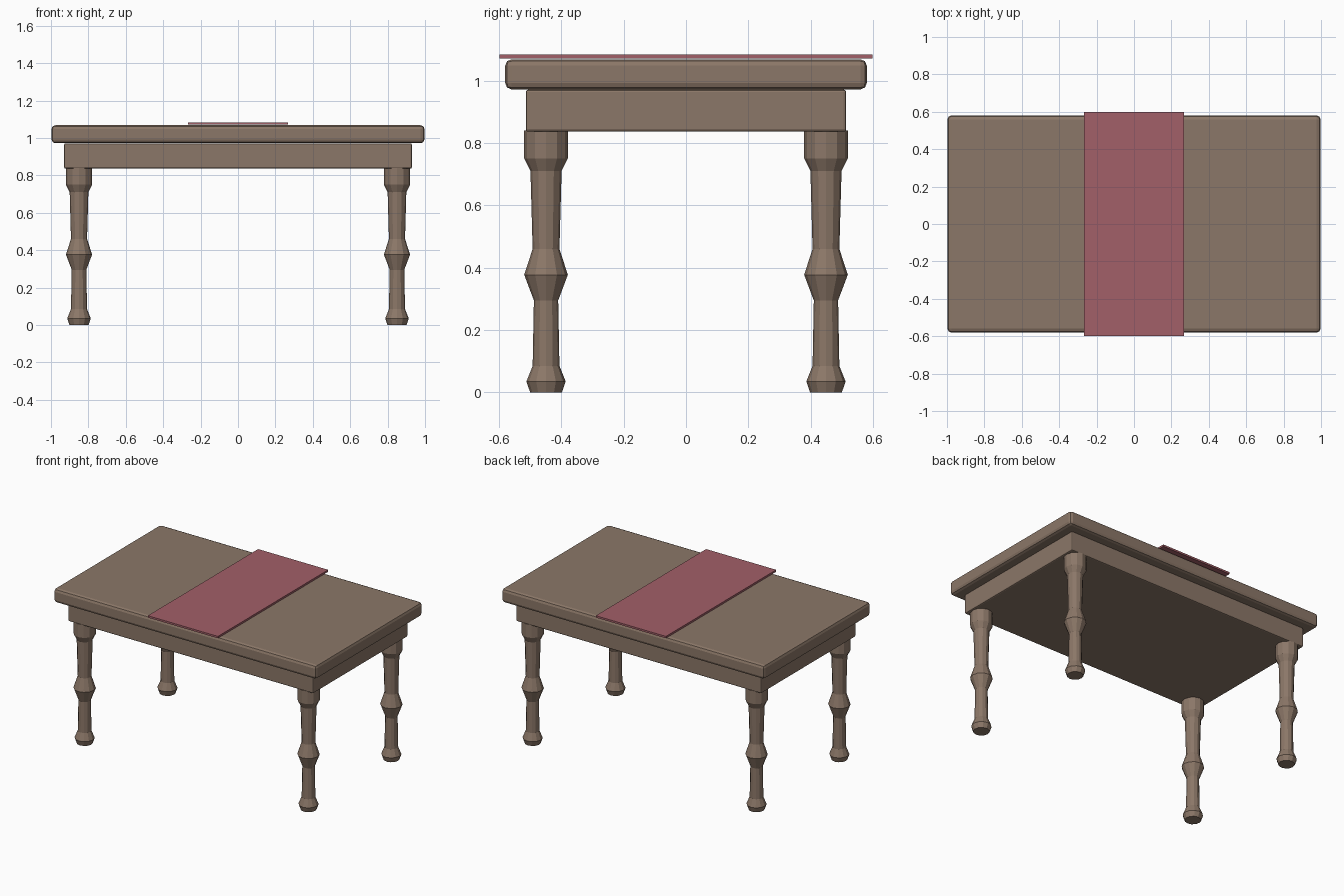
import bpy, bmesh
from math import cos, sin, pi

if "Cube" in bpy.data.objects:
    bpy.data.objects.remove(bpy.data.objects["Cube"], do_unlink=True)


def make_material(name, rgb):
    mat = bpy.data.materials.new(name)
    mat.use_nodes = True
    mat.diffuse_color = (*rgb, 1)
    mat.node_tree.nodes["Principled BSDF"].inputs["Base Color"].default_value = (*rgb, 1)
    return mat


wood = make_material("brown wood", (0.26, 0.185, 0.138))
cloth = make_material("dusty red cloth", (0.36, 0.116, 0.138))


def add_object(name, bm, mat):
    bmesh.ops.recalc_face_normals(bm, faces=bm.faces)
    mesh = bpy.data.meshes.new(name)
    bm.to_mesh(mesh)
    bm.free()
    mesh.materials.append(mat)
    obj = bpy.data.objects.new(name, mesh)
    bpy.context.collection.objects.link(obj)
    return obj


def box(name, half_x, half_y, z0, z1, mat, bevel=0, segments=1):
    bm = bmesh.new()
    bmesh.ops.create_cube(bm, size=1)
    for v in bm.verts:
        v.co = (v.co.x * 2 * half_x, v.co.y * 2 * half_y, z0 if v.co.z < 0 else z1)
    obj = add_object(name, bm, mat)
    if bevel:
        mod = obj.modifiers.new("rounded edges", "BEVEL")
        mod.width = bevel
        mod.segments = segments
    return obj


# Turned leg: (radius, height) rings from foot to top
LEG_PROFILE = [(0.051, 0), (0.063, 0.035), (0.043, 0.085), (0.039, 0.295), (0.07, 0.377),
               (0.043, 0.46), (0.05, 0.71), (0.07, 0.75), (0.07, 0.84)]
SIDES = 12


def turned_leg(name, x, y):
    bm = bmesh.new()
    rings = []
    for r, z in LEG_PROFILE:
        angles = [2 * pi * i / SIDES for i in range(SIDES)]
        rings.append([bm.verts.new((x + r * cos(a), y + r * sin(a), z)) for a in angles])
    for low, high in zip(rings, rings[1:]):
        for i in range(SIDES):
            j = (i + 1) % SIDES
            bm.faces.new((low[i], low[j], high[j], high[i]))
    bm.faces.new(rings[0])
    bm.faces.new(rings[-1])
    return add_object(name, bm, wood)


# Table top, apron and cloth runner
box("table_top", 0.997, 0.58, 0.972, 1.068, wood, 0.02, 2)
box("apron", 0.93, 0.514, 0.836, 0.971, wood, 0.008, 2)
box("table_runner", 0.266, 0.598, 1.071, 1.084, cloth)

# Four legs
for end, y in (("front", -0.449), ("back", 0.449)):
    for side, x in (("right", -0.85), ("left", 0.85)):
        turned_leg(f"{end}_{side}_leg", x, y)
